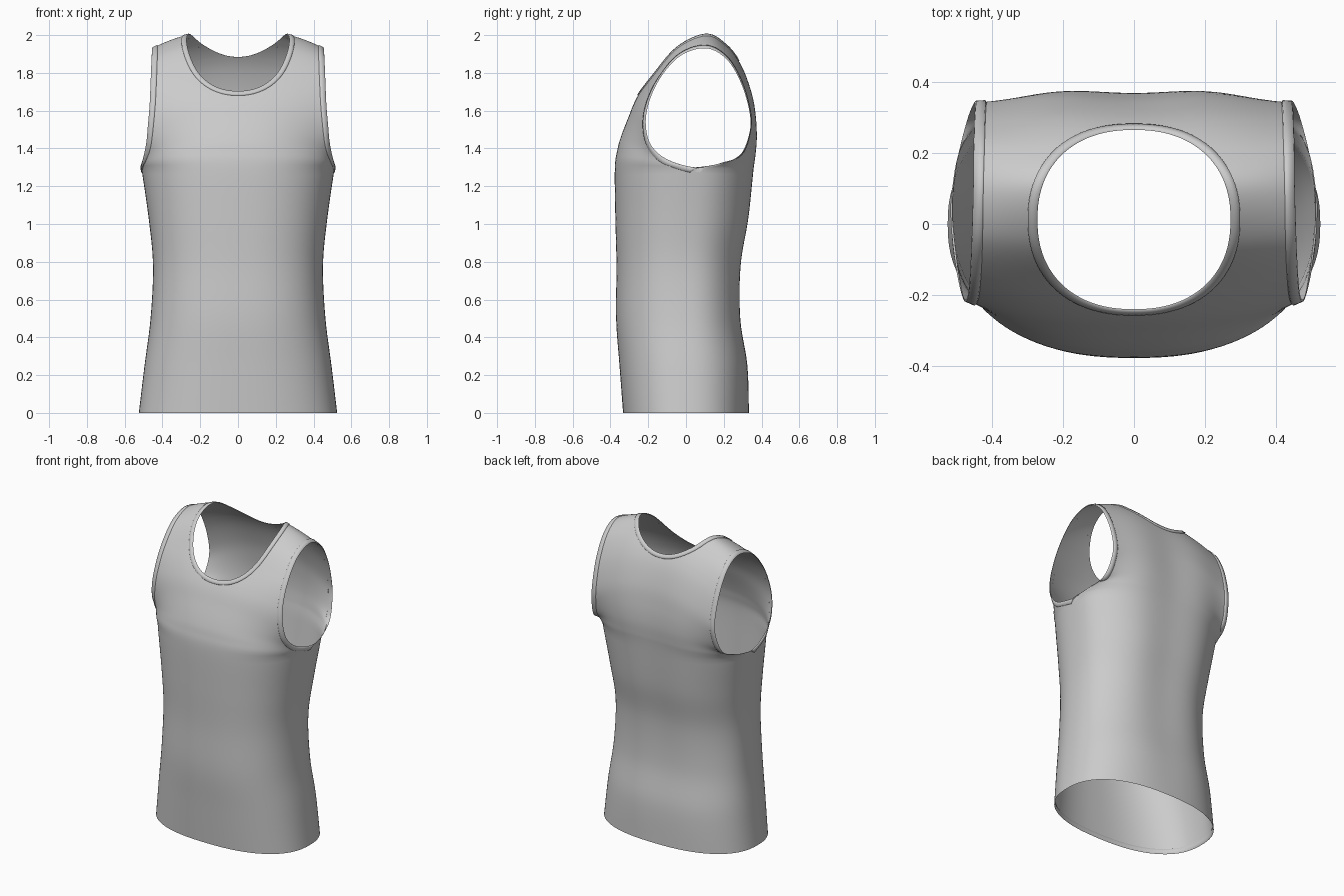
import bpy, bmesh, math
from mathutils import Vector
from mathutils.bvhtree import BVHTree

if "Cube" in bpy.data.objects:
    bpy.data.objects.remove(bpy.data.objects["Cube"])

# Centre line (y, z): up the front, over the shoulders, down the back
CENTRE = [Vector(p) for p in [
    (-.333, 0), (-.352, .25), (-.37, .5), (-.368, .78), (-.374, 1.03), (-.377, 1.29),
    (-.364, 1.39), (-.345, 1.46), (-.307, 1.56), (-.26, 1.67), (-.18, 1.79), (-.05, 1.955),
    (.10, 2.03), (.20, 1.965), (.285, 1.85), (.34, 1.70), (.362, 1.57), (.369, 1.46),
    (.364, 1.37), (.355, 1.29), (.328, 1.03), (.288, .78), (.287, .5), (.325, .25), (.333, 0)]]
# Side seam, hem to armpit (x, y, z)
SEAM = [Vector(p) for p in [
    (.525, 0, 0), (.495, 0, .25), (.463, 0, .5), (.45, 0, .78), (.473, .02, 1.03), (.512, .05, 1.30)]]
# Armhole loop, starting at the armpit and going round by the front
ARM = [Vector(p) for p in [
    (.512, .05, 1.30), (.50, -.095, 1.34), (.487, -.18, 1.41), (.478, -.212, 1.51),
    (.468, -.20, 1.63), (.462, -.138, 1.77), (.457, -.03, 1.89), (.453, .106, 1.93),
    (.452, .217, 1.87), (.45, .296, 1.735), (.448, .339, 1.575), (.455, .333, 1.47),
    (.472, .286, 1.365), (.495, .19, 1.32)]]
POWER = 2.4


def spline(pts, t, cyclic=False):
    n = len(pts)
    i = math.floor(t) if cyclic else max(0, min(int(t), n - 2))
    f = t - i
    idx = [i - 1, i, i + 1, i + 2]
    a, b, c, d = [pts[k % n] if cyclic else pts[max(0, min(k, n - 1))] for k in idx]
    return b + .5 * f * ((c - a) + f * ((2*a - 5*b + 4*c - d) + f * (3*(b - c) + d - a)))


def side_edge(t):
    if t <= 5:
        return spline(SEAM, t)
    if t >= 19:
        return spline(SEAM, 24 - t)
    return spline(ARM, t - 5, True)


def surface(t, s):
    """Point on row t at fraction s of the half width."""
    c, e = spline(CENTRE, t), side_edge(t)
    k = max(0, min(1, (t - 5) / 3, (19 - t) / 3))
    k = k * k * (3 - 2 * k)
    w = max(0, 1 - s ** POWER) ** (1 / POWER + k * (1 - 1 / POWER))
    bulge = .015 * max(0, math.sin(math.pi * (t - 12) / 12)) * math.sin(math.pi * s) ** 2
    return Vector((e.x * s, e.y + (c.x - e.y) * w + bulge, e.z + (c.y - e.z) * w))


def neck(p):
    """Negative inside the neck opening as seen from above."""
    return (abs(p.x) / .272) ** 2.25 + (abs(p.y - .0125) / .2525) ** 2.25 - 1


def bisect(fn, lo, hi):
    for _ in range(40):
        mid = (lo + hi) / 2
        if fn(mid) < 0:
            lo = mid
        else:
            hi = mid
    return (lo + hi) / 2


def span(a, b, n):
    return [a + (b - a) * i / n for i in range(n)]


def finish(bm, name):
    me = bpy.data.meshes.new(name)
    bm.to_mesh(me)
    ob = bpy.data.objects.new(name, me)
    bpy.context.collection.objects.link(ob)
    for p in me.polygons:
        p.use_smooth = True
    return ob


# Rows run hem - front neck - back neck - hem
t0 = bisect(lambda t: -neck(surface(t, 0)), 8, 12)
t1 = bisect(lambda t: neck(surface(t, 0)), 12, 16)
rows = span(0, 5, 30) + span(5, t0, 26)
rows += [t0 + (t1 - t0) * (1 - math.cos(math.pi * k / 60)) / 2 for k in range(60)]
rows += span(t1, 19, 30) + span(19, 24, 30) + [24]

# Body of the tank top, both halves
bm = bmesh.new()
COLS = 28
for sign in (1, -1):
    grid = []
    for t in rows:
        s0 = 0
        if t0 + 1e-6 < t < t1 - 1e-6:
            s0 = bisect(lambda s: neck(surface(t, s)), 0, 1)
        a0 = math.asin(s0)
        line = []
        for j in range(COLS + 1):
            p = surface(t, min(1, math.sin(a0 + (math.pi / 2 - a0) * j / COLS)))
            line.append(bm.verts.new((p.x * sign, p.y, p.z)))
        grid.append(line)
    for r0, r1 in zip(grid, grid[1:]):
        for j in range(COLS):
            q = [r0[j], r0[j + 1], r1[j + 1], r1[j]]
            bm.faces.new(q if sign > 0 else q[::-1])
bmesh.ops.remove_doubles(bm, verts=bm.verts[:], dist=1e-4)
bm.normal_update()
finish(bm, "tank_top_body")
tree = BVHTree.FromBMesh(bm)


def trim(name, test, width, lift):
    """Sewn band that follows one open edge of the body."""
    edges = [e for e in bm.edges if e.is_boundary and all(test(v.co) for v in e.verts)]
    inward = {}
    for e in edges:
        mid = (e.verts[0].co + e.verts[1].co) / 2
        along = (e.verts[1].co - e.verts[0].co).normalized()
        d = e.link_faces[0].calc_center_median() - mid
        d = (d - along * d.dot(along)).normalized()
        for v in e.verts:
            inward[v] = inward.get(v, Vector()) + d
    band = bmesh.new()
    strips = {}
    for v, d in inward.items():
        d.normalize()
        strip = []
        for f, h in ((0, 0), (.1, 1), (.55, 1), (.95, 1), (1, 0)):
            p = v.co.copy() if f == 0 else tree.find_nearest(v.co + d * width * f)[0]
            strip.append(band.verts.new(p + v.normal * lift * h))
        strips[v] = strip
    for e in edges:
        loop = e.link_loops[0]
        a, b = strips[loop.vert], strips[loop.link_loop_next.vert]
        for k in range(4):
            band.faces.new((a[k], b[k], b[k + 1], a[k + 1]))
    finish(band, name)
    band.free()


# Neck, armhole and hem bands
trim("neck_band", lambda p: abs(p.x) < .32 and p.z > 1.5, .028, .005)
trim("armhole_band_right", lambda p: p.x > .4 and p.z > 1.2, .032, .005)
trim("armhole_band_left", lambda p: p.x < -.4 and p.z > 1.2, .032, .005)
trim("hem_band", lambda p: p.z < .01, .035, -.003)
bm.free()
